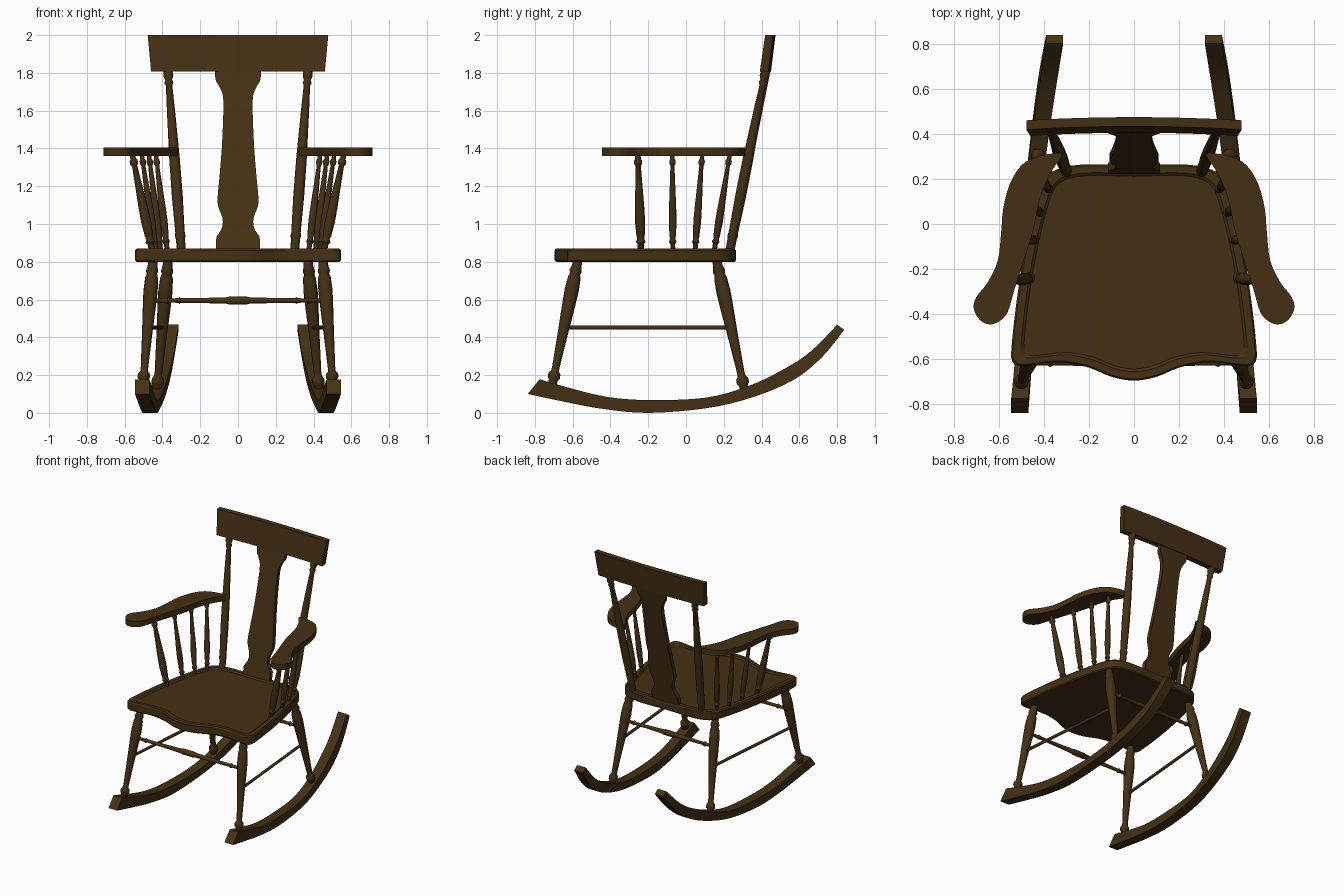
import bpy, bmesh, math
from mathutils import Vector as V

if "Cube" in bpy.data.objects:
    bpy.data.objects.remove(bpy.data.objects["Cube"])

wood = bpy.data.materials.new("dark brown wood")
wood.diffuse_color = (0.06, 0.03, 0.007, 1)
wood.use_nodes = True
wood.node_tree.nodes["Principled BSDF"].inputs["Base Color"].default_value = wood.diffuse_color


def loft(name, rings, angle=35):
    """Skin a list of equal-length rings and cap both ends."""
    bm = bmesh.new()
    vs = [[bm.verts.new(p) for p in r] for r in rings]
    n = len(vs[0])
    for a, b in zip(vs, vs[1:]):
        for i in range(n):
            j = (i + 1) % n
            bm.faces.new((a[i], a[j], b[j], b[i]))
    bm.faces.new(vs[0][::-1])
    bm.faces.new(vs[-1])
    bmesh.ops.recalc_face_normals(bm, faces=bm.faces)
    me = bpy.data.meshes.new(name)
    bm.to_mesh(me)
    bm.free()
    me.materials.append(wood)
    ob = bpy.data.objects.new(name, me)
    bpy.context.collection.objects.link(ob)
    bpy.ops.object.select_all(action='DESELECT')
    ob.select_set(True)
    bpy.context.view_layer.objects.active = ob
    bpy.ops.object.shade_smooth_by_angle(angle=math.radians(angle))
    return ob


def spline(pts, closed=False, steps=4):
    """Catmull-Rom curve through the points."""
    pts = [V(p) for p in pts]
    n = len(pts)
    get = (lambda i: pts[i % n]) if closed else (lambda i: pts[max(0, min(n - 1, i))])
    out = []
    for i in range(n if closed else n - 1):
        a, b, c, d = (get(i + k) for k in (-1, 0, 1, 2))
        for s in range(steps):
            t = s / steps
            out.append(0.5 * (2 * b + (c - a) * t + (2 * a - 5 * b + 4 * c - d) * t * t
                              + (3 * b - a - 3 * c + d) * t ** 3))
    return out if closed else out + [pts[-1]]


def turned(name, p, q, profile, seg=14):
    """Turned part from p to q; profile holds (fraction, radius)."""
    p, q = V(p), V(q)
    d = q - p
    u = d.orthogonal().normalized()
    w = d.normalized().cross(u)
    ang = [2 * math.pi * i / seg for i in range(seg)]
    return loft(name, [[p + d * t + (u * math.cos(a) + w * math.sin(a)) * r for a in ang]
                       for t, r in profile], 50)


# Seat: wavy front, rounded back corners, shallow dished top
half = [(0, .26), (.2, .265), (.32, .25), (.385, .21), (.425, .12), (.475, -.08), (.515, -.3),
        (.542, -.53), (.54, -.61), (.5, -.63), (.4, -.618), (.31, -.615), (.2, -.637),
        (.1, -.678), (0, -.695)]
outline = spline(half + [(-x, y) for x, y in half[-2:0:-1]], True, 3)


def seat_ring(f, z):
    return [(x * f, -.2 + (y + .2) * f, z) for x, y in outline]


loft("seat", [seat_ring(.985, .8), seat_ring(1, .808), seat_ring(1, .86), seat_ring(.985, .87),
              seat_ring(.92, .87), seat_ring(.895, .86)], 25)

LEG = [(0, .024), (.05, .026), (.09, .033), (.11, .027), (.14, .034), (.24, .038), (.36, .035),
       (.6, .027), (.85, .02), (.88, .021), (.9, .032), (.93, .033), (.95, .024), (1, .024)]
SPINDLE = [(0, .016), (.07, .016), (.09, .024), (.12, .017), (.16, .021), (.3, .025), (.45, .023),
           (.7, .017), (.88, .013), (.9, .02), (.93, .02), (.95, .014), (1, .014)]
POST = [(0, .024), (.06, .024), (.08, .028), (.1, .025), (.3, .029), (.5, .028), (.75, .022),
        (.9, .017), (.915, .024), (.93, .018), (.95, .026), (.975, .024), (1, .018)]
BAR = [(0, .012), (.09, .012), (.1, .019), (.115, .012), (.3, .014), (.44, .018), (.45, .022),
       (.55, .022), (.56, .018), (.7, .014), (.885, .012), (.9, .019), (.91, .012), (1, .012)]

FRONT = V((.45, -.572, .81)), V((.503, -.71, .14))
BACK = V((.37, .162, .81)), V((.43, .312, .11))


def at_height(leg, z):
    a, b = leg
    return a.lerp(b, (a.z - z) / (a.z - b.z))


def flip(p, s):
    return (p[0] * s, p[1], p[2])


# Rocker stations: centre x, then top y, z and bottom y, z
rocker = spline([(.507, -.775, .178, -.838, .1), (.492, -.62, .133, -.64, .058),
                 (.478, -.42, .085, -.44, .021), (.465, -.2, .068, -.2, 0),
                 (.45, .1, .08, .11, .025), (.425, .325, .14, .35, .082),
                 (.398, .515, .23, .57, .175), (.375, .66, .325, .72, .295),
                 (.352, .8, .467, .838, .44)])

# Arm outline (x, y)
arm = spline([(.32, .305), (.373, .222), (.418, .11), (.445, -.02), (.49, -.165), (.53, -.29),
              (.56, -.39), (.595, -.43), (.64, -.446), (.685, -.425), (.711, -.375), (.7, -.325),
              (.65, -.26), (.605, -.165), (.59, -.045), (.58, .07), (.55, .18), (.5, .26),
              (.44, .295), (.365, .312)], True, 3)

for s, side in ((1, "right"), (-1, "left")):
    # Rocker
    w = .038
    loft(side + "_rocker", [[((x - w) * s, ty, tz), ((x + w) * s, ty, tz),
                             ((x + w) * s, by, bz), ((x - w) * s, by, bz)]
                            for x, ty, tz, by, bz in
                            ((v[0], v[1], v[2], v[3], v[4]) for v in rocker)])
    # Legs and the thin rod between them
    turned(side + "_front_leg", flip(FRONT[0], s), flip(FRONT[1], s), LEG)
    turned(side + "_back_leg", flip(BACK[0], s), flip(BACK[1], s), LEG)
    turned(side + "_side_rod", flip(at_height(FRONT, .452), s), flip(at_height(BACK, .452), s),
           [(0, .011), (1, .011)], 10)
    # Armrest
    loft(side + "_armrest", [[(x * s, y, z) for x, y in arm] for z in (1.36, 1.404)])
    # Spindles under the armrest: bottom x, y, top x, y
    for i, (bx, by, tx, ty) in enumerate([(.455, -.238, .56, -.255), (.435, -.07, .51, -.072),
                                          (.41, .048, .472, .086), (.375, .15, .435, .232)]):
        f = 1.1 if i == 0 else .85
        turned("%s_arm_spindle_%d" % (side, i + 1), (bx * s, by, .86), (tx * s, ty, 1.37),
               [(t, r * f) for t, r in SPINDLE], 12)
    # Back post
    turned(side + "_back_post", (.3 * s, .232, .86), (.372 * s, .425, 1.83), POST)

# Cross bars between the legs
for name, leg in (("front_cross_bar", FRONT), ("back_cross_bar", BACK)):
    p = at_height(leg, .595)
    turned(name, flip(p, -1), p, BAR, 12)

# Back splat: height and half width
splat = spline([(.86, .115), (.925, .115), (.945, .105), (.98, .085), (1.03, .082), (1.09, .104),
                (1.14, .108), (1.25, .098), (1.4, .086), (1.58, .078), (1.68, .08), (1.73, .1),
                (1.765, .119), (1.83, .122)], steps=3)


def splat_ring(z, w):
    y = .24 + (z - .86) * .2
    return [(-w, y - .017, z), (w, y - .017, z), (w, y + .017, z), (-w, y + .017, z)]


loft("back_splat", [splat_ring(z, w) for z, w in splat])

# Top rail: gently bowed and leaning back
rings = []
for i in range(13):
    t = i / 6 - 1
    bow = -.014 * t * t
    rings.append([(t * .46, .405 + bow, 1.808), (t * .478, .433 + bow, 2.0),
                  (t * .478, .474 + bow, 2.0), (t * .46, .45 + bow, 1.808)])
loft("top_rail", rings)
